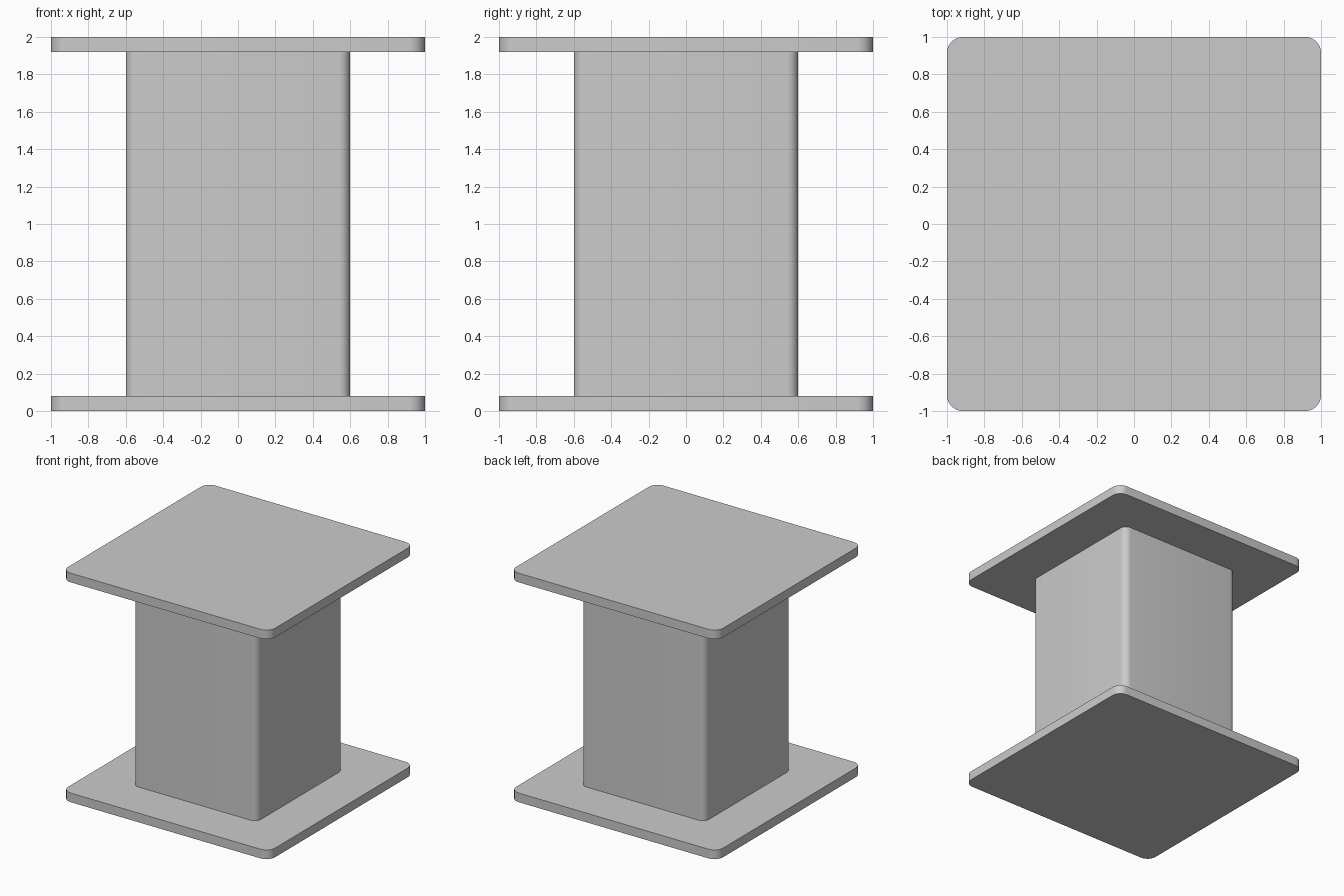
import bpy, bmesh
from math import sin, cos, pi

if "Cube" in bpy.data.objects:
    bpy.data.objects.remove(bpy.data.objects["Cube"])


def rounded_block(name, half, radius, z0, z1, segments=8):
    """Square block with rounded vertical edges."""
    bm = bmesh.new()
    c = half - radius
    ring = []
    for q, (sx, sy) in enumerate([(1, 1), (-1, 1), (-1, -1), (1, -1)]):
        for i in range(segments + 1):
            a = (q + i / segments) * pi / 2
            ring.append(bm.verts.new((sx * c + radius * cos(a),
                                      sy * c + radius * sin(a), z0)))
    base = bm.faces.new(ring)
    top = bmesh.ops.extrude_face_region(bm, geom=[base], use_keep_orig=True)
    verts = [g for g in top["geom"] if isinstance(g, bmesh.types.BMVert)]
    bmesh.ops.translate(bm, verts=verts, vec=(0, 0, z1 - z0))
    bmesh.ops.recalc_face_normals(bm, faces=bm.faces)
    mesh = bpy.data.meshes.new(name)
    bm.to_mesh(mesh)
    bm.free()
    obj = bpy.data.objects.new(name, mesh)
    bpy.context.collection.objects.link(obj)
    bpy.ops.object.select_all(action='DESELECT')
    obj.select_set(True)
    bpy.context.view_layer.objects.active = obj
    bpy.ops.object.shade_smooth_by_angle(angle=pi / 6)
    return obj


# Base and top plates
rounded_block("base_plate", 1.0, 0.085, 0.0, 0.08)
rounded_block("top_plate", 1.0, 0.085, 1.92, 2.0)

# Central column between the plates
rounded_block("column", 0.6, 0.06, 0.08, 1.92)
